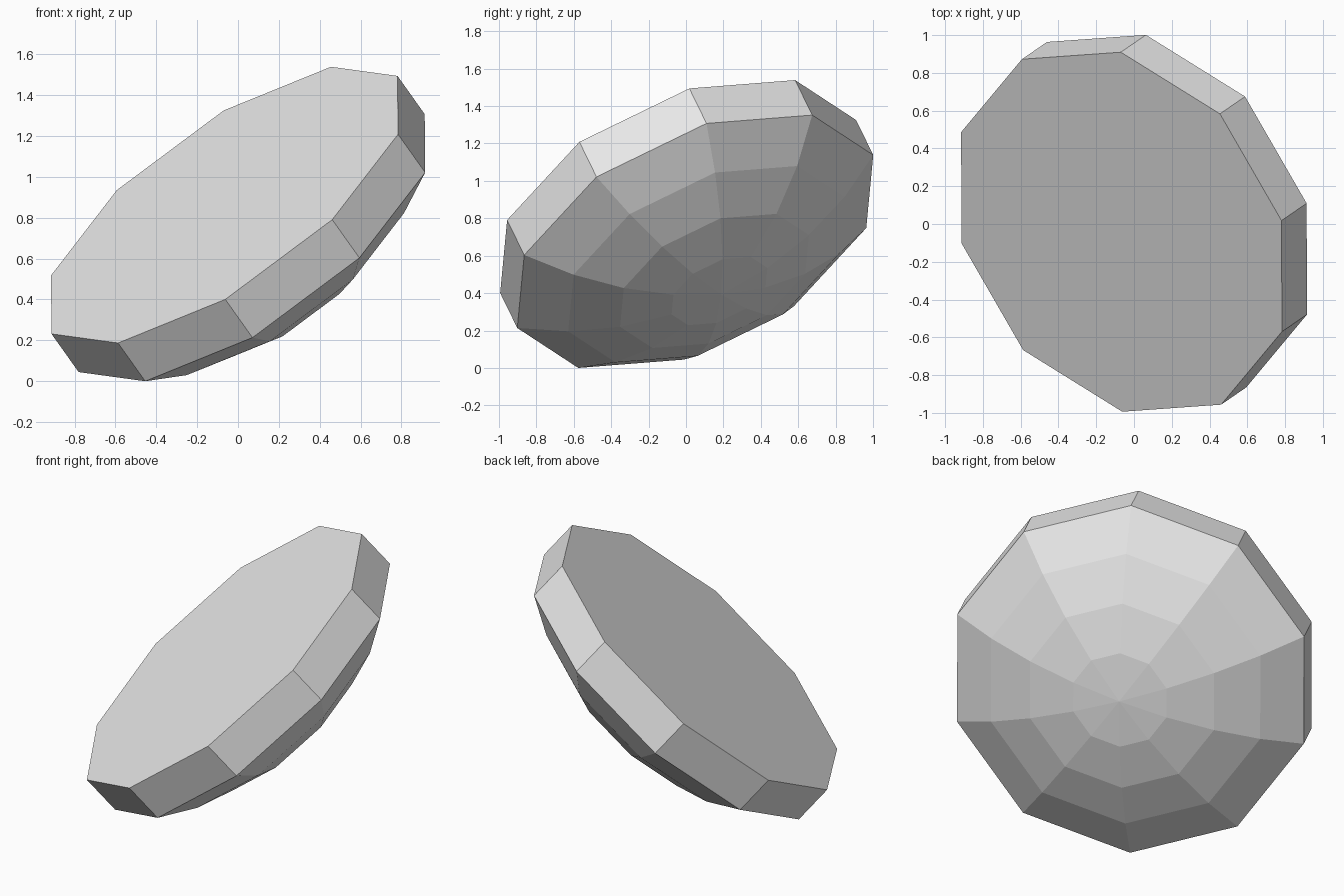
import bpy
import bmesh
import math
from mathutils import Matrix, Vector

cube = bpy.data.objects.get("Cube")
if cube:
    bpy.data.objects.remove(cube, do_unlink=True)

SIDES = 10
RADIUS = 1.058        # flat face radius
RIM = 0.247           # straight rim height
CAP_ANGLE = math.radians(39)
CAP_RINGS = 4

# Plain grey material
grey = bpy.data.materials.new("plain grey")
grey.use_nodes = True
grey.diffuse_color = (0.8, 0.8, 0.8, 1)
grey.node_tree.nodes["Principled BSDF"].inputs["Base Color"].default_value = (0.8, 0.8, 0.8, 1)

# Profile: flat face edge, straight rim, then a shallow spherical cap
sphere = RADIUS / math.sin(CAP_ANGLE)
profile = [(RADIUS, 0)]
for i in range(CAP_RINGS, 0, -1):
    a = CAP_ANGLE * i / CAP_RINGS
    profile.append((sphere * math.sin(a),
                    -RIM - sphere * (math.cos(a) - math.cos(CAP_ANGLE))))
pole_z = -RIM - sphere * (1 - math.cos(CAP_ANGLE))

# Ten-sided faceted disc with a domed underside
bm = bmesh.new()
rings = []
for r, z in profile:
    rings.append([bm.verts.new((r * math.cos(math.tau * k / SIDES),
                                r * math.sin(math.tau * k / SIDES), z))
                  for k in range(SIDES)])
bm.faces.new(rings[0])
for upper, lower in zip(rings, rings[1:]):
    for k in range(SIDES):
        n = (k + 1) % SIDES
        bm.faces.new((upper[k], lower[k], lower[n], upper[n]))
pole = bm.verts.new((0, 0, pole_z))
for k in range(SIDES):
    bm.faces.new((rings[-1][k], pole, rings[-1][(k + 1) % SIDES]))
bmesh.ops.recalc_face_normals(bm, faces=bm.faces)

# Tilt the disc: its flat face looks up, forward and to the right
normal = Vector((-0.538, -0.370, 0.757)).normalized()
across = Vector((0.85, 0.06, 0.635))
across = (across - normal * across.dot(normal)).normalized()
side = normal.cross(across)
tilt = Matrix((across, side, normal)).transposed().to_4x4()
bm.transform(Matrix.Translation((-0.066, -0.042, 0.865)) @ tilt)

# Rest the lowest corner on the ground
lowest = min(v.co.z for v in bm.verts)
bmesh.ops.translate(bm, verts=bm.verts, vec=(0, 0, -lowest))

mesh = bpy.data.meshes.new("domed_disc")
bm.to_mesh(mesh)
bm.free()
mesh.materials.append(grey)
disc = bpy.data.objects.new("domed_disc", mesh)
bpy.context.collection.objects.link(disc)
